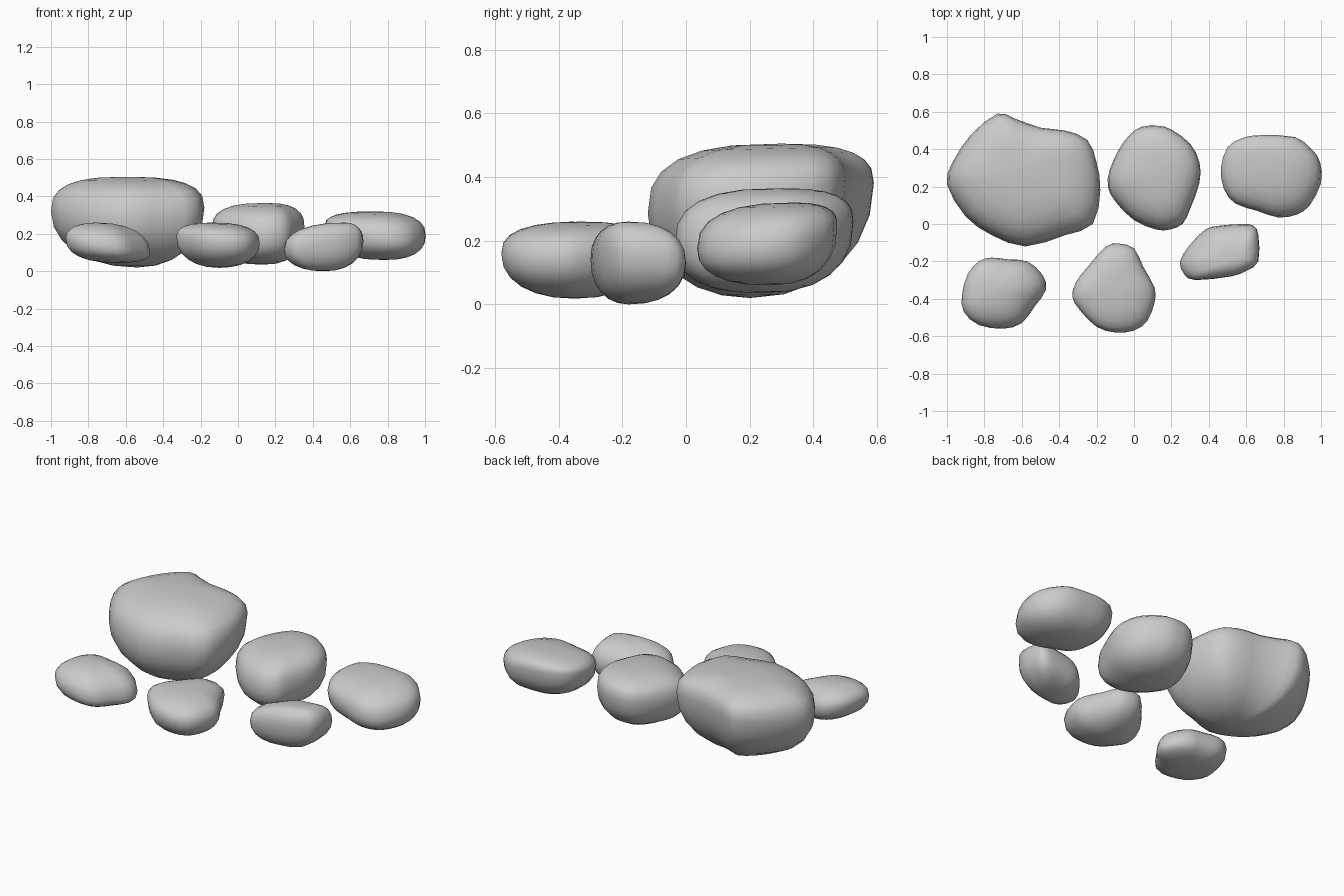
import bpy, bmesh, math
from mathutils import Vector

if "Cube" in bpy.data.objects:
    bpy.data.objects.remove(bpy.data.objects["Cube"])


def smooth_loop(pts, sub=2):
    # Catmull-Rom resampling of the closed outline
    out, n = [], len(pts)
    p = [Vector(q) for q in pts]
    for i in range(n):
        a, b, c, d = p[i - 1], p[i], p[(i + 1) % n], p[(i + 2) % n]
        for k in range(sub):
            t = k / sub
            out.append(0.5 * (2 * b + (c - a) * t + (2 * a - 5 * b + 4 * c - d) * t * t
                              + (3 * b - a - 3 * c + d) * t ** 3))
    return out


def rock(name, outline, girth, top, bottom, n_top=2.6, n_bot=2.2, steps=6):
    """girth = (height, x tilt, y tilt) of the widest line; top and bottom are the poles."""
    loop = smooth_loop(outline)
    xs, ys = [p[0] for p in outline], [p[1] for p in outline]
    cx, cy = (min(xs) + max(xs)) / 2, (min(ys) + max(ys)) / 2
    z0, gx, gy = girth
    rim = [Vector((p.x, p.y, z0 + gx * (p.x - cx) + gy * (p.y - cy))) for p in loop]
    bm = bmesh.new()

    def ring(pole, n, t):
        h, v = math.cos(t) ** (2 / n), math.sin(t) ** (2 / n)
        return [bm.verts.new((pole[0] + (r.x - pole[0]) * h,
                              pole[1] + (r.y - pole[1]) * h,
                              r.z + (pole[2] - r.z) * v)) for r in rim]

    angles = [math.pi / 2 * i / steps for i in range(steps)]
    rings = [ring(bottom, n_bot, t) for t in reversed(angles[1:])]
    rings += [ring(top, n_top, t) for t in angles]
    m = len(rim)
    for a, b in zip(rings, rings[1:]):
        for i in range(m):
            j = (i + 1) % m
            bm.faces.new((a[i], a[j], b[j], b[i]))
    for pole, r in ((bottom, rings[0]), (top, rings[-1])):
        v = bm.verts.new(pole)
        for i in range(m):
            bm.faces.new((r[i], r[(i + 1) % m], v))
    bmesh.ops.recalc_face_normals(bm, faces=bm.faces)
    for f in bm.faces:
        f.smooth = True
    me = bpy.data.meshes.new(name)
    bm.to_mesh(me)
    bm.free()
    bpy.context.collection.objects.link(bpy.data.objects.new(name, me))


# Back row: boulder and two medium stones
rock("large_boulder",
     [(-.73, .59), (-.64, .565), (-.5, .515), (-.37, .5), (-.25, .45), (-.2, .33), (-.18, .18),
      (-.22, 0), (-.37, -.06), (-.58, -.12), (-.76, -.06), (-.9, .04), (-1, .21), (-.97, .33),
      (-.87, .48)],
     (.335, .03, .14), (-.6, .3, .505), (-.54, .2, .02), 2.7, 2.1)
rock("back_middle_rock",
     [(.04, .52), (.13, .525), (.2, .505), (.3, .43), (.35, .33), (.35, .22), (.3, .08), (.26, 0),
      (.19, -.03), (.12, -.03), (0, .02), (-.1, .12), (-.14, .2), (-.13, .29), (-.08, .4),
      (-.02, .48)],
     (.225, 0, .13), (.15, .3, .365), (.13, .23, .035), 2.7, 2.4)
rock("back_right_rock",
     [(.68, .475), (.86, .465), (.95, .4), (.995, .33), (1, .22), (.94, .1), (.87, .05),
      (.77, .035), (.66, .07), (.54, .11), (.48, .19), (.465, .3), (.5, .41), (.58, .46)],
     (.215, -.1, .16), (.72, .34, .32), (.78, .26, .06), 2.5, 2.4)

# Front row: three small stones
rock("front_left_rock",
     [(-.76, -.18), (-.67, -.19), (-.57, -.2), (-.49, -.27), (-.47, -.35), (-.53, -.44),
      (-.6, -.53), (-.7, -.56), (-.83, -.54), (-.91, -.47), (-.92, -.38), (-.89, -.27),
      (-.83, -.2)],
     (.14, -.18, .05), (-.76, -.36, .26), (-.64, -.37, .045), 2.2, 2.4)
rock("front_middle_rock",
     [(-.08, -.105), (0, -.13), (.05, -.23), (.11, -.34), (.11, -.42), (.07, -.52), (0, -.57),
      (-.1, -.58), (-.2, -.55), (-.29, -.46), (-.33, -.39), (-.31, -.31), (-.24, -.22),
      (-.15, -.12)],
     (.17, -.08, .03), (-.14, -.33, .26), (-.1, -.35, .018), 2.5, 2.2)
rock("front_right_rock",
     [(.38, -.03), (.45, -.01), (.58, 0), (.64, -.01), (.665, -.06), (.665, -.2), (.6, -.25),
      (.52, -.28), (.33, -.3), (.27, -.27), (.245, -.2), (.3, -.11)],
     (.135, .13, -.15), (.57, -.18, .26), (.46, -.18, 0), 2.3, 2.2)
